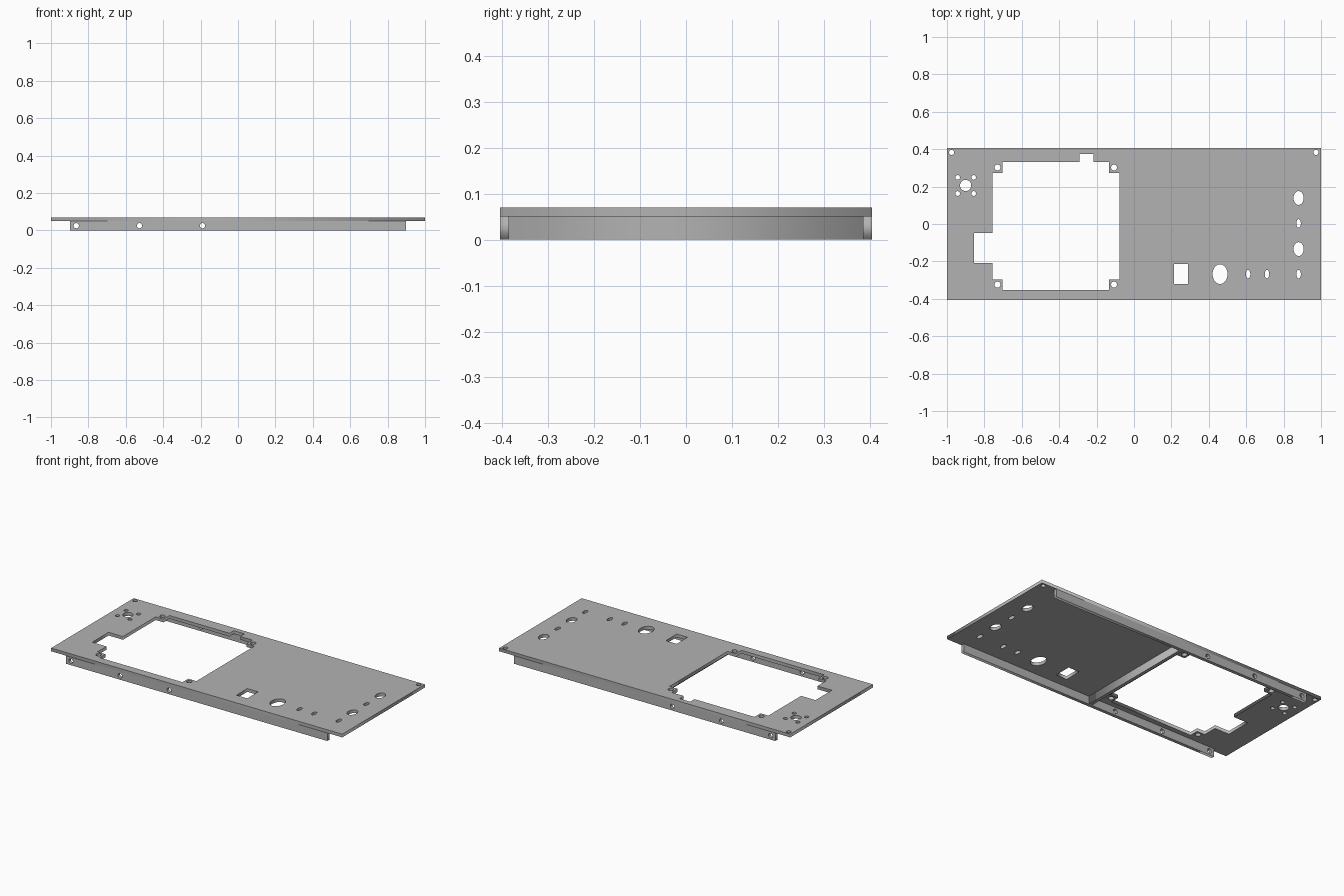
import bpy
import math

cube = bpy.data.objects.get("Cube")
if cube:
    bpy.data.objects.remove(cube, do_unlink=True)

grey = bpy.data.materials.new("grey_sheet_metal")
grey.use_nodes = True
grey.diffuse_color = (0.45, 0.45, 0.45, 1)
grey.node_tree.nodes["Principled BSDF"].inputs["Base Color"].default_value = grey.diffuse_color

PLATE_BOTTOM, PLATE_TOP = 0.05, 0.07
HALF_DEPTH, SHEET = 0.405, 0.02


def rect(x0, y0, x1, y1):
    return [(x0, y0), (x1, y0), (x1, y1), (x0, y1)]


def oval(x, y, rx, ry=None, sides=24):
    ry = ry or rx
    angles = [2 * math.pi * i / sides for i in range(sides)]
    return [(x + rx * math.cos(a), y + ry * math.sin(a)) for a in angles]


def sheet(name, outlines, thickness, location, rotation=(0, 0, 0)):
    """Extrude a flat outline with holes into a solid sheet."""
    curve = bpy.data.curves.new(name, 'CURVE')
    curve.dimensions = '2D'
    curve.fill_mode = 'BOTH'
    curve.extrude = thickness / 2
    for points in outlines:
        spline = curve.splines.new('POLY')
        spline.points.add(len(points) - 1)
        for p, (x, y) in zip(spline.points, points):
            p.co = (x, y, 0, 1)
        spline.use_cyclic_u = True
    obj = bpy.data.objects.new(name, curve)
    bpy.context.collection.objects.link(obj)
    obj.location, obj.rotation_euler = location, rotation
    bpy.ops.object.select_all(action='DESELECT')
    obj.select_set(True)
    bpy.context.view_layer.objects.active = obj
    bpy.ops.object.convert(target='MESH')
    obj = bpy.context.object
    obj.data.materials.clear()
    obj.data.materials.append(grey)
    return obj


# Large stepped opening with a side notch and a rear notch
opening = [
    (-0.703, -0.353), (-0.134, -0.353), (-0.134, -0.297), (-0.078, -0.297),
    (-0.078, 0.273), (-0.134, 0.273), (-0.134, 0.332), (-0.217, 0.332),
    (-0.217, 0.374), (-0.291, 0.374), (-0.291, 0.332), (-0.703, 0.332),
    (-0.703, 0.273), (-0.757, 0.273), (-0.757, -0.048), (-0.856, -0.048),
    (-0.856, -0.209), (-0.757, -0.209), (-0.757, -0.297), (-0.703, -0.297),
]
cuts = [opening, rect(0.214, -0.321, 0.289, -0.214)]

# Screw holes around the opening and in the rear corners
cuts += [oval(x, y, 0.016) for x in (-0.73, -0.107) for y in (-0.324, 0.302)]
cuts += [oval(x, 0.383, 0.014) for x in (-0.975, 0.973)]

# Round socket with four screws
cuts.append(oval(-0.9, 0.206, 0.03))
cuts += [oval(-0.9 + dx, 0.206 + dy, 0.0125) for dx in (-0.043, 0.043) for dy in (-0.043, 0.043)]

# Oval control holes along the front and right side
cuts.append(oval(0.46, -0.268, 0.04, 0.053))
cuts += [oval(x, y, 0.012, 0.023) for x, y in
         ((0.61, -0.268), (0.711, -0.268), (0.88, -0.268), (0.88, 0.003))]
cuts += [oval(0.88, y, 0.027, 0.037) for y in (-0.134, 0.139)]

sheet("top_plate", [rect(-1, -HALF_DEPTH, 1, HALF_DEPTH)] + cuts, PLATE_TOP - PLATE_BOTTOM,
      (0, 0, (PLATE_TOP + PLATE_BOTTOM) / 2))

# Folded side flanges with screw holes
flange = [rect(-0.897, 0, 0.897, PLATE_BOTTOM)]
flange += [oval(x, 0.025, 0.014) for x in (-0.865, -0.527, -0.19)]
for name, side in (("front_flange", -1), ("back_flange", 1)):
    sheet(name, flange, SHEET, (0, side * (HALF_DEPTH - SHEET / 2), 0), (math.pi / 2, 0, 0))

# Cross rib under the plate
inner = HALF_DEPTH - SHEET
sheet("cross_rib", [rect(-0.02, -inner, 0, inner)], PLATE_BOTTOM, (0, 0, PLATE_BOTTOM / 2))
